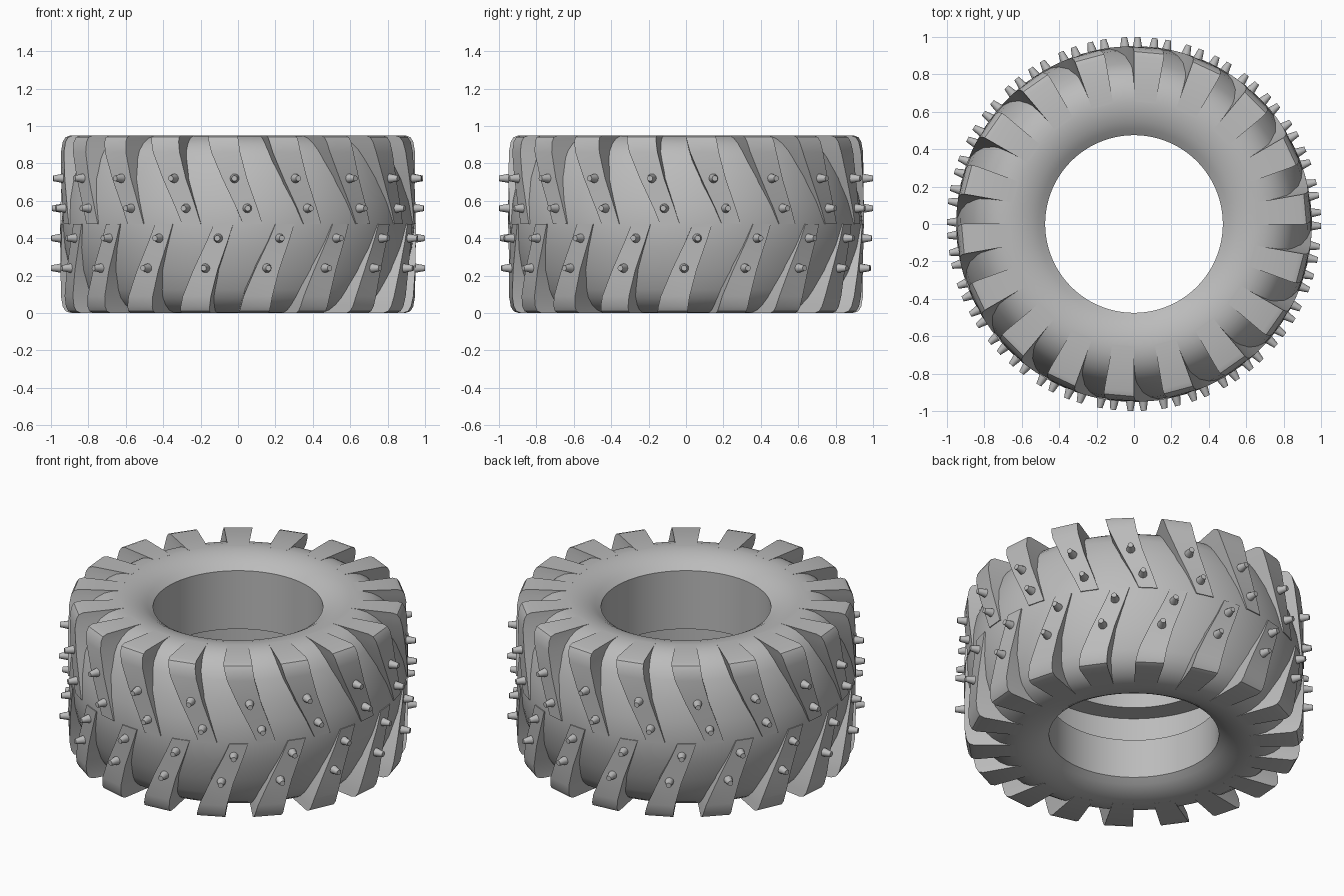
import bpy, bmesh
from math import sin, cos, radians, pi
from mathutils import Matrix, Vector

if "Cube" in bpy.data.objects:
    bpy.data.objects.remove(bpy.data.objects["Cube"], do_unlink=True)

COUNT = 18            # lugs on each half
PITCH = 360 / COUNT
HEIGHT = 0.95
MID = HEIGHT / 2
LOWER_SHIFT = -9.5    # lower lugs are staggered by about half a pitch

rubber = bpy.data.materials.new("grey_rubber")
rubber.use_nodes = True
GREY = (0.5, 0.5, 0.5, 1)
rubber.diffuse_color = GREY
rubber.node_tree.nodes["Principled BSDF"].inputs["Base Color"].default_value = GREY


def polar(r, degrees, z):
    """Point at an angle measured from the front towards +x."""
    a = radians(degrees)
    return Vector((r * sin(a), -r * cos(a), z))


def finish(name, bm, angle=30):
    bmesh.ops.recalc_face_normals(bm, faces=bm.faces)
    mesh = bpy.data.meshes.new(name)
    bm.to_mesh(mesh)
    bm.free()
    mesh.materials.append(rubber)
    obj = bpy.data.objects.new(name, mesh)
    bpy.context.collection.objects.link(obj)
    bpy.ops.object.select_all(action='DESELECT')
    obj.select_set(True)
    bpy.context.view_layer.objects.active = obj
    bpy.ops.object.shade_smooth_by_angle(angle=radians(angle))
    return obj


def bridge(bm, rings):
    """Join closed loops of vertices with quads."""
    for a, b in zip(rings, rings[1:]):
        n = len(a)
        for i in range(n):
            j = (i + 1) % n
            bm.faces.new((a[i], a[j], b[j], b[i]))


# Tyre carcass: rounded shoulders, dished sidewalls, bead walls and inner channel
shoulder = [(0.93, 0.6), (0.9, 0.72), (0.858, 0.825), (0.83, 0.87), (0.795, 0.905),
            (0.75, 0.933), (0.7, 0.947), (0.65, 0.95), (0.6, 0.943),
            (0.55, 0.928), (0.51, 0.906), (0.475, 0.88)]
channel = [(0.475, 0.52), (0.6, 0.52), (0.6, 0.31), (0.475, 0.31)]
lower = [(r, HEIGHT - z) for r, z in reversed(shoulder)]
profile = [(0.945, MID)] + shoulder + channel + lower

bm = bmesh.new()
STEPS = 96
rings = [[bm.verts.new(polar(r, 360 * s / STEPS, z)) for r, z in profile]
         for s in range(STEPS)]
bridge(bm, rings + rings[:1])
finish("tyre_body", bm)

# Tread lugs: height, outer radius, centre angle, half width angle
stations = [(MID, 0.951, 4.8, 3.15), (0.56, 0.951, 2.9, 3.4), (0.72, 0.95, -1.1, 4.0),
            (0.86, 0.947, -4.0, 4.7), (0.915, 0.937, -4.7, 4.9),
            (0.94, 0.922, -5.0, 5.0), (HEIGHT, 0.895, -5.1, 5.1)]
LUG_ROOT = 0.655


def build_lugs(name, flip, shift):
    bm = bmesh.new()
    for k in range(COUNT):
        turn = k * PITCH + shift
        rings = []
        for z, r, mid, half in stations:
            height = HEIGHT - z if flip else z
            corners = ((r, -half), (r, half), (LUG_ROOT, half), (LUG_ROOT, -half))
            rings.append([bm.verts.new(polar(q, turn + mid + a, height))
                          for q, a in corners])
        bridge(bm, rings)
        bm.faces.new(rings[0])
        bm.faces.new(rings[-1])
    finish(name, bm, 25)


build_lugs("upper_lugs", False, 0)
build_lugs("lower_lugs", True, LOWER_SHIFT)

# Studs: two tapered pins on the face of every lug
bm = bmesh.new()
for z, angle in ((0.72, -1.1), (0.56, 3.0), (0.40, 3.1 + LOWER_SHIFT),
                 (0.24, -1.1 + LOWER_SHIFT)):
    for k in range(COUNT):
        turn = angle + k * PITCH
        out = polar(1, turn, 0)
        place = Matrix.Translation(polar(0.968, turn, z)) @ \
            out.to_track_quat('Z', 'Y').to_matrix().to_4x4()
        bmesh.ops.create_cone(bm, cap_ends=True, segments=12, radius1=0.027,
                              radius2=0.015, depth=0.064, matrix=place)
finish("studs", bm, 40)
